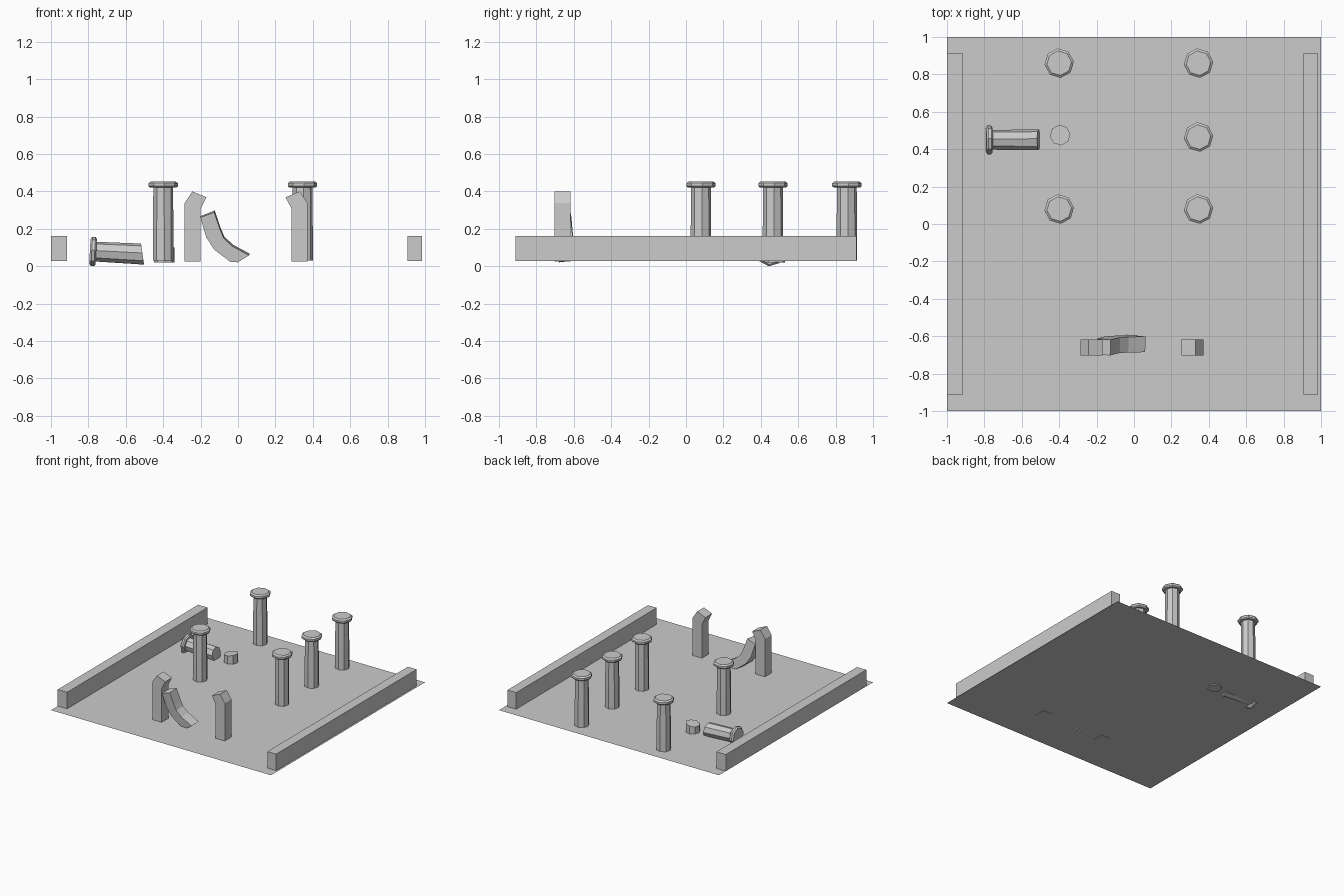
import bpy, bmesh
from math import sin, cos, pi, radians
from mathutils import Matrix, Vector

if "Cube" in bpy.data.objects:
    bpy.data.objects.remove(bpy.data.objects["Cube"])

GROUND = 0.027


def finish(name, bm):
    bmesh.ops.recalc_face_normals(bm, faces=bm.faces)
    me = bpy.data.meshes.new(name)
    bm.to_mesh(me)
    bm.free()
    ob = bpy.data.objects.new(name, me)
    bpy.context.collection.objects.link(ob)
    return ob


def lathe(name, rings, matrix, sides=8):
    """Eight-sided column from (radius, z, slope) rings; slope tilts a ring along x."""
    bm = bmesh.new()
    loops = []
    for r, z, slope in rings:
        loop = []
        for i in range(sides):
            a = 2 * pi * i / sides + radians(6)
            loop.append(bm.verts.new((r * cos(a), r * sin(a), z + slope * r * cos(a))))
        loops.append(loop)
    for lo, hi in zip(loops, loops[1:]):
        for i in range(sides):
            j = (i + 1) % sides
            bm.faces.new((lo[i], lo[j], hi[j], hi[i]))
    bm.faces.new(loops[0][::-1])
    bm.faces.new(loops[-1])
    bm.transform(matrix)
    return finish(name, bm)


def band(name, outer, inner, y0, y1, matrix=Matrix()):
    """Strip of stone between two xz edges, extruded along y."""
    bm = bmesh.new()
    rows = []
    for (ax, az), (bx, bz) in zip(outer, inner):
        rows.append([bm.verts.new(p) for p in
                     ((ax, y0, az), (bx, y0, bz), (bx, y1, bz), (ax, y1, az))])
    for a, b in zip(rows, rows[1:]):
        for i in range(4):
            j = (i + 1) % 4
            bm.faces.new((a[i], a[j], b[j], b[i]))
    bm.faces.new(rows[0])
    bm.faces.new(rows[-1])
    bm.transform(matrix)
    return finish(name, bm)


# Floor
bm = bmesh.new()
bmesh.ops.create_grid(bm, x_segments=1, y_segments=1, size=1)
bm.transform(Matrix.Translation((0, 0, GROUND)))
finish("floor", bm)

# Low side walls
for name, x0, x1 in (("left_wall", -1.0, -0.915), ("right_wall", 0.905, 0.985)):
    band(name, [(x0, GROUND), (x0, 0.163)], [(x1, GROUND), (x1, 0.163)], -0.912, 0.912)

# Standing columns with bevelled capitals
capital = [(0.07, 0.42, 0), (0.079, 0.428, 0), (0.079, 0.444, 0), (0.066, 0.454, 0)]
shaft = [(0.055, 0.03, 0), (0.055, 0.21, 0), (0.053, 0.42, 0)]
for n, (x, y) in enumerate([(-0.40, 0.86), (0.345, 0.86), (0.345, 0.465),
                            (0.345, 0.08), (-0.40, 0.08)]):
    lathe(f"column_{n + 1}", shaft + capital, Matrix.Translation((x, y, 0)))

# Broken column: stump and fallen top with slanted breaks
lathe("column_stump", [(0.055, 0.02, 0), (0.055, 0.092, 0.15)],
      Matrix.Translation((-0.395, 0.475, 0)))
fallen = (Matrix.Translation((-0.775, 0.45, 0.079)) @ Matrix.Rotation(radians(-87), 4, 'Y')
          @ Matrix.Translation((0, 0, -0.437)))
lathe("fallen_column", [(0.056, 0.172, 0.2), (0.053, 0.42, 0)] + capital, fallen)

# Broken arch: two legs mirrored about the arch centre
outer = [(0.329, 0.025), (0.329, 0.337), (0.287, 0.40)]
inner = [(0.244, 0.025), (0.244, 0.306), (0.212, 0.369)]
for name, s in (("left_arch_leg", -1), ("right_arch_leg", 1)):
    band(name, [(0.043 + s * x, z) for x, z in outer],
         [(0.043 + s * x, z) for x, z in inner], -0.703, -0.617)

# Fallen arch crown leaning on the left leg
pivot = Vector((-0.07, -0.648, 0.15))
lean = (Matrix.Translation(pivot) @ Matrix.Rotation(radians(6), 4, 'X')
        @ Matrix.Rotation(radians(-2), 4, 'Z') @ Matrix.Translation(-pivot))
band("fallen_arch_crown",
     [(-0.2, 0.265), (-0.168, 0.158), (-0.125, 0.092), (-0.04, 0.028), (0.0, 0.025)],
     [(-0.126, 0.294), (-0.094, 0.2), (-0.075, 0.155), (-0.03, 0.112), (0.061, 0.063)],
     -0.69, -0.606, lean)
